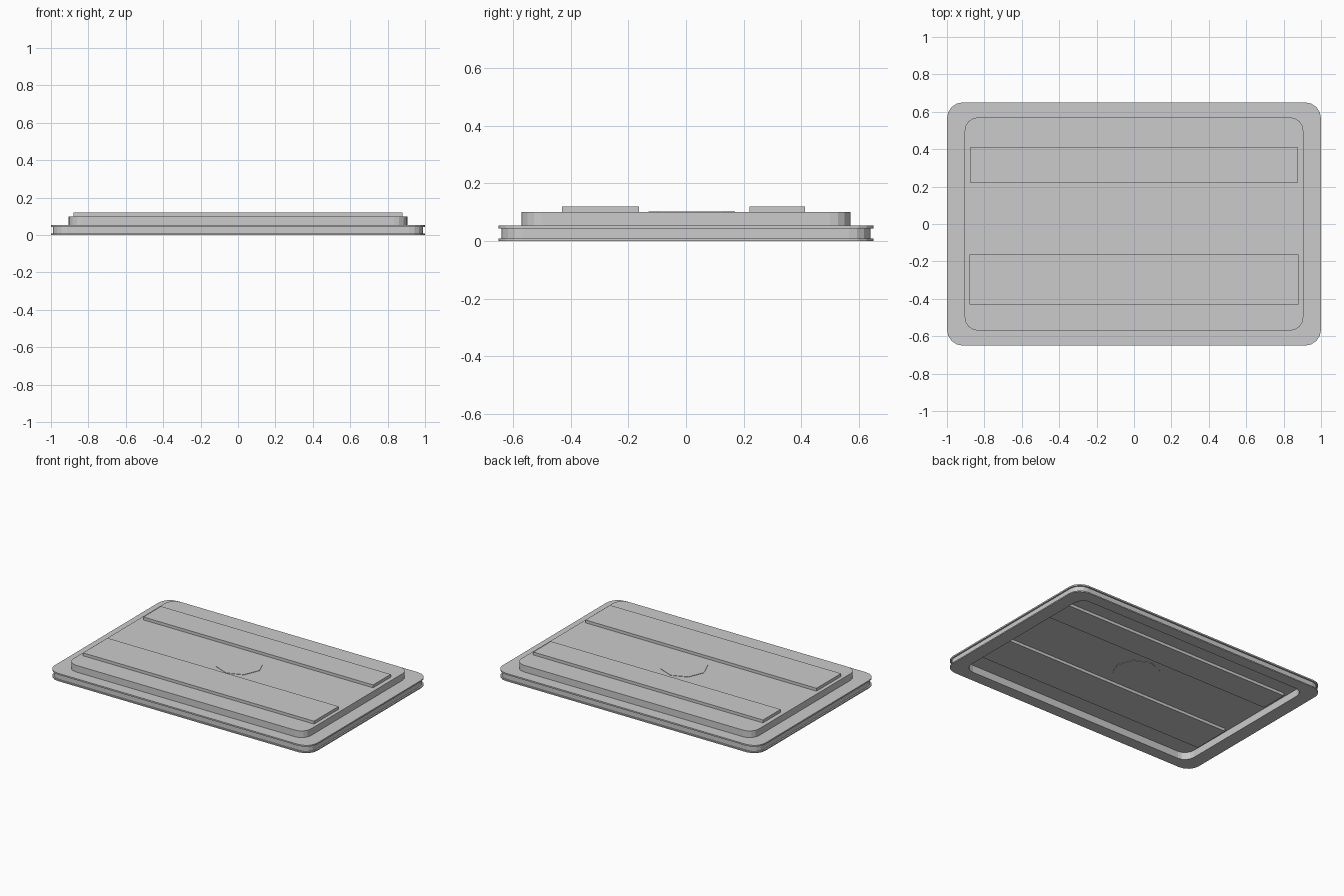
import bpy, bmesh, math

if "Cube" in bpy.data.objects:
    bpy.data.objects.remove(bpy.data.objects["Cube"])


def finish(name, bm):
    bmesh.ops.recalc_face_normals(bm, faces=bm.faces)
    mesh = bpy.data.meshes.new(name)
    bm.to_mesh(mesh)
    bm.free()
    obj = bpy.data.objects.new(name, mesh)
    bpy.context.collection.objects.link(obj)
    return obj


def rounded_loop(bm, hx, hy, r, z, segs=4):
    """Ring of vertices along a rounded rectangle."""
    verts = []
    corners = ((1, 1), (-1, 1), (-1, -1), (1, -1))
    for q, (sx, sy) in enumerate(corners):
        for i in range(segs + 1):
            a = math.pi / 2 * (q + i / segs)
            verts.append(bm.verts.new((sx * (hx - r) + r * math.cos(a),
                                       sy * (hy - r) + r * math.sin(a), z)))
    return verts


def stacked_shell(name, sections):
    """Skin successive rounded rectangles and cap both ends."""
    bm = bmesh.new()
    loops = [rounded_loop(bm, *s) for s in sections]
    for a, b in zip(loops, loops[1:]):
        n = len(a)
        for i in range(n):
            j = (i + 1) % n
            bm.faces.new((a[i], a[j], b[j], b[i]))
    bm.faces.new(loops[0])
    bm.faces.new(loops[-1])
    return finish(name, bm)


def box(name, hx, y0, y1, z0, z1):
    bm = bmesh.new()
    bmesh.ops.create_cube(bm, size=1)
    for v in bm.verts:
        v.co = (v.co.x * 2 * hx,
                y0 if v.co.y < 0 else y1,
                z0 if v.co.z < 0 else z1)
    return finish(name, bm)


# Lid: underside recess, grooved double rim, raised panel
INNER = (0.905, 0.57, 0.07)
RIM = (1.0, 0.65, 0.085)
GROOVE = (0.99, 0.64, 0.075)
stacked_shell("lid", [
    (*INNER, 0.05), (*INNER, 0.0),
    (*RIM, 0.0), (*RIM, 0.008),
    (*GROOVE, 0.008), (*GROOVE, 0.044),
    (*RIM, 0.044), (*RIM, 0.054),
    (*INNER, 0.054), (*INNER, 0.1),
])

# Long strips that stand proud above and below the panel
box("front_strip", 0.88, -0.43, -0.163, 0.03, 0.12)
box("back_strip", 0.875, 0.22, 0.412, 0.03, 0.12)

# Thin octagonal disc in the middle
bm = bmesh.new()
bmesh.ops.create_cone(bm, cap_ends=True, segments=8,
                      radius1=0.15, radius2=0.15, depth=0.055)
bmesh.ops.translate(bm, verts=bm.verts, vec=(0, 0.02, 0.075))
finish("centre_disc", bm)
